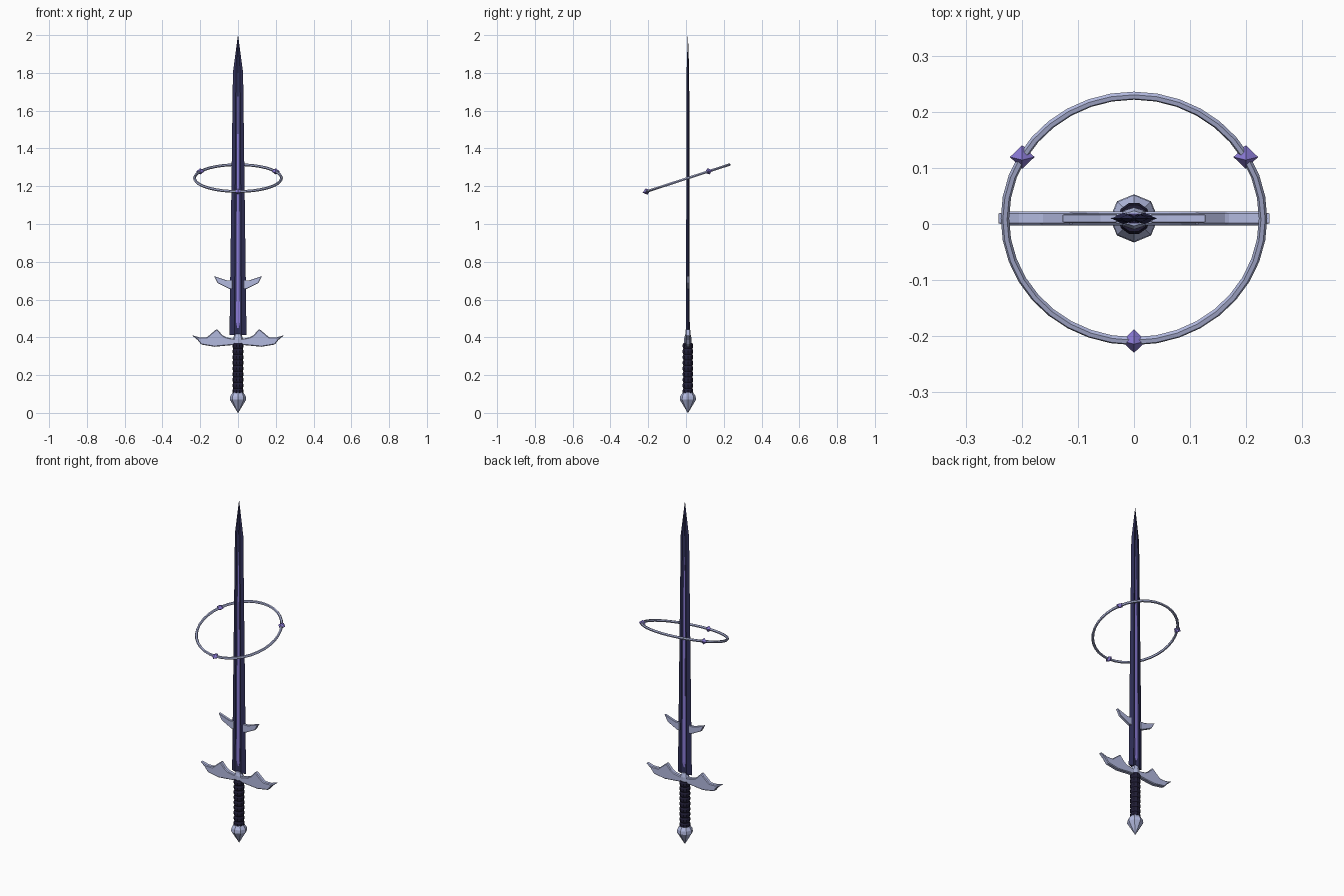
import bpy, bmesh, math
from mathutils import Matrix, Vector

if "Cube" in bpy.data.objects:
    bpy.data.objects.remove(bpy.data.objects["Cube"])

CY = 0.01  # the sword's centre line in y


def material(name, r, g, b):
    m = bpy.data.materials.new(name)
    m.diffuse_color = (r, g, b, 1)
    m.use_nodes = True
    m.node_tree.nodes["Principled BSDF"].inputs["Base Color"].default_value = m.diffuse_color
    return m


STEEL = material("pale_steel", 0.45, 0.49, 0.74)
DARK = material("dark_blade", 0.03, 0.03, 0.10)
GRIP = material("grip_wrap", 0.014, 0.012, 0.035)
GLOW = material("violet", 0.26, 0.20, 0.68)


def finish(name, bm, mat):
    bmesh.ops.recalc_face_normals(bm, faces=bm.faces[:])
    me = bpy.data.meshes.new(name)
    bm.to_mesh(me)
    bm.free()
    me.materials.append(mat)
    ob = bpy.data.objects.new(name, me)
    ob.location.y = CY
    bpy.context.collection.objects.link(ob)
    return ob


def loft(name, sections, mat):
    """Skin a stack of closed sections, each a list of 3D points."""
    bm = bmesh.new()
    rows = [[bm.verts.new(p) for p in s] for s in sections]
    n = len(rows[0])
    for a, b in zip(rows, rows[1:]):
        for i in range(n):
            j = (i + 1) % n
            bm.faces.new((a[i], a[j], b[j], b[i]))
    bm.faces.new(rows[0][::-1])
    bm.faces.new(rows[-1])
    bmesh.ops.remove_doubles(bm, verts=bm.verts[:], dist=1e-5)
    return finish(name, bm, mat)


def lathe(name, profile, sides, mat, flat=1.0):
    angles = [2 * math.pi * i / sides for i in range(sides)]
    return loft(name, [[(r * math.cos(a), r * flat * math.sin(a), z) for a in angles]
                       for r, z in profile], mat)


def plate(name, outline, half, mat, bevel):
    """Extrude an x-z outline through y, with chamfered rims."""
    bm = bmesh.new()
    face = bm.faces.new([bm.verts.new((x, -half, z)) for x, z in outline])
    out = bmesh.ops.extrude_face_region(bm, geom=[face])
    verts = [v for v in out["geom"] if isinstance(v, bmesh.types.BMVert)]
    bmesh.ops.translate(bm, verts=verts, vec=(0, 2 * half, 0))
    ob = finish(name, bm, mat)
    mod = ob.modifiers.new("rim", "BEVEL")
    mod.width = bevel
    mod.segments = 1
    return ob


# Pommel: eight-sided spike with a sloped shoulder
lathe("pommel", [(0.001, 0.0), (0.043, 0.07), (0.041, 0.088), (0.028, 0.108)], 8, STEEL)

# Grip: ribbed wrap
ribs = 9
step = 0.27 / ribs
profile = []
for i in range(ribs):
    z = 0.10 + i * step
    profile += [(0.025, z), (0.029, z + step * 0.3), (0.029, z + step * 0.7)]
profile.append((0.025, 0.37))
lathe("grip", profile, 10, GRIP)

# Collar between grip and blade
lathe("collar", [(0.020, 0.35), (0.026, 0.368), (0.026, 0.395), (0.018, 0.418)], 8, STEEL, 0.75)

# Cross guard: half outline mirrored about x = 0
half = [(0.02, 0.36), (0.125, 0.35), (0.195, 0.362), (0.215, 0.387), (0.245, 0.412),
        (0.205, 0.400), (0.165, 0.400), (0.112, 0.445), (0.083, 0.412), (0.062, 0.400),
        (0.02, 0.392)]
plate("cross_guard", half + [(-x, z) for x, z in reversed(half)], 0.0125, STEEL, 0.004)

# Small parrying lugs on the lower blade
lug = [(0.03, 0.658), (0.045, 0.656), (0.108, 0.688), (0.128, 0.725), (0.06, 0.702), (0.03, 0.702)]
for side, s in (("left", -1), ("right", 1)):
    plate("lug_" + side, [(s * x, z) for x, z in lug], 0.008, STEEL, 0.002)


# Blade: fullered cross-section tapering to a point
def blade_section(w, t, z):
    pts = [(w, 0), (0.42 * w, t), (0, 0.5 * t), (-0.42 * w, t),
           (-w, 0), (-0.42 * w, -t), (0, -0.5 * t), (0.42 * w, -t)]
    return [(x, y, z) for x, y in pts]


loft("blade", [blade_section(w, t, z) for w, t, z in
               [(0.045, 0.010, 0.412), (0.027, 0.007, 1.80), (0.0005, 0.0005, 2.0)]], DARK)


# Glowing strip set in the fuller
def strip_section(w, t, z):
    return [(w, -t, z), (w, t, z), (-w, t, z), (-w, -t, z)]


loft("blade_inlay", [strip_section(0.004, 0.0070, 0.45), strip_section(0.010, 0.0088, 0.48),
                     strip_section(0.008, 0.0080, 0.78), strip_section(0.005, 0.0062, 1.40),
                     strip_section(0.001, 0.0042, 1.70)], GLOW)

# Floating tilted ring with three gems
R = 0.23
tilt = Matrix.Translation((0, CY, 1.243)) @ Matrix.Rotation(math.radians(18), 4, "X")
bpy.ops.mesh.primitive_torus_add(major_radius=R, minor_radius=0.0075,
                                 major_segments=36, minor_segments=6)
ring = bpy.context.object
ring.name = "floating_ring"
ring.matrix_world = tilt
ring.data.materials.append(STEEL)

for i, deg in enumerate((30, 150, 270)):
    a = math.radians(deg)
    gem = lathe("ring_gem_%d" % (i + 1), [(0.0005, -0.017), (0.022, 0), (0.0005, 0.017)], 4, GLOW)
    gem.matrix_world = Matrix.Translation(tilt @ Vector((R * math.cos(a), R * math.sin(a), 0))) \
        @ Matrix.Rotation(math.radians(18), 4, "X")
